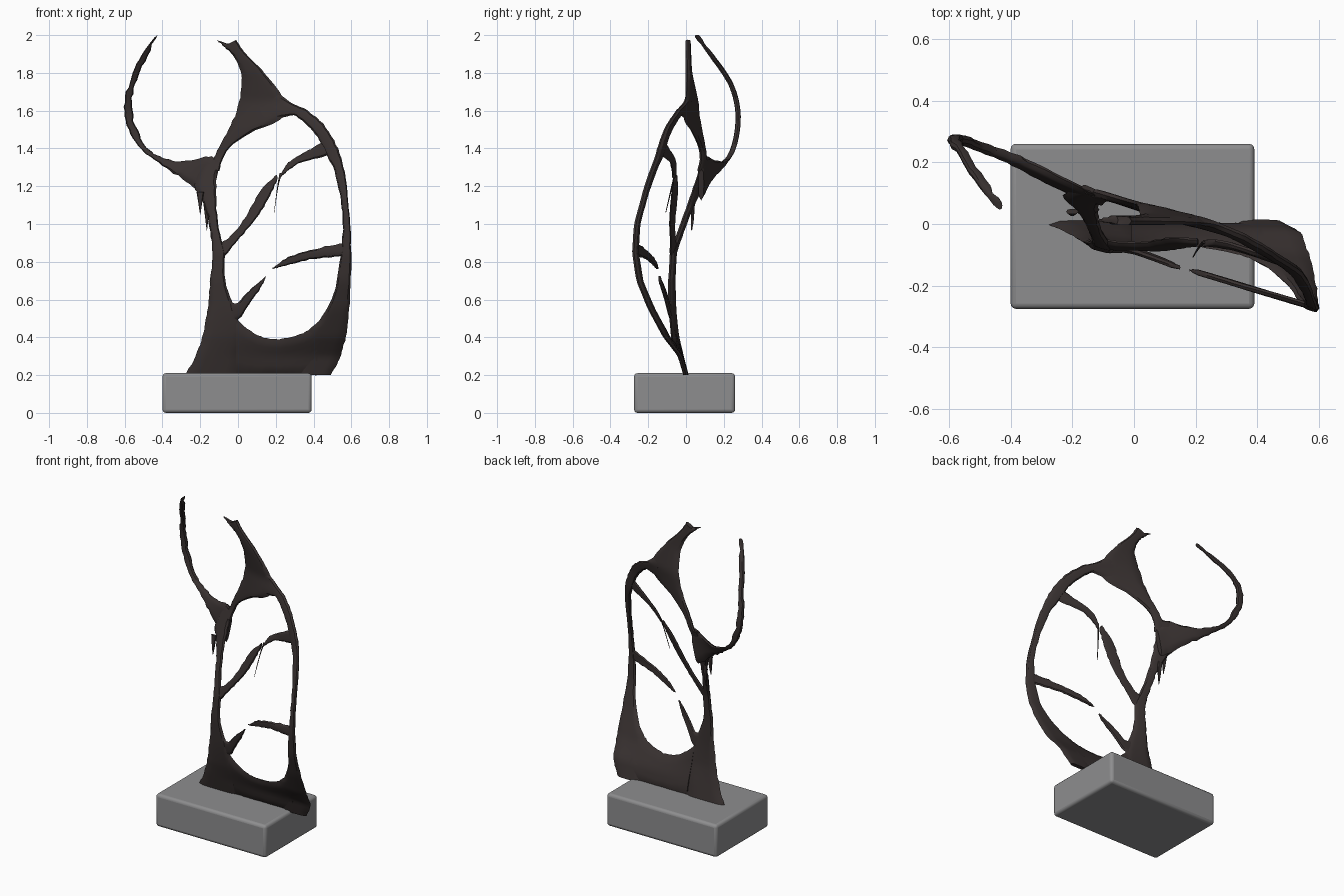
import bpy, bmesh, random
from mathutils import Vector

random.seed(4)


def material(name, rgb):
    m = bpy.data.materials.new(name)
    m.diffuse_color = (*rgb, 1)
    return m


bronze = material("dark_bronze", (0.040, 0.031, 0.030))
stone = material("grey_stone", (0.27, 0.27, 0.275))

# Twist of the sheet: z, then x and y of its left and right edges
TWIST = [
    (0.20, -.25, .00, .50, .00), (0.30, -.20, -.025, .53, -.03),
    (0.40, -.18, -.045, .55, -.11), (0.55, -.10, -.07, .57, -.19),
    (0.70, -.09, -.08, .58, -.25), (0.85, -.09, -.07, .58, -.27),
    (1.00, -.11, -.02, .58, -.26), (1.20, -.15, .06, .56, -.205),
    (1.35, -.12, .10, .50, -.14), (1.50, -.05, .08, .42, -.09),
    (1.65, .02, .06, .30, -.01), (1.80, .05, .02, .20, .00),
    (2.00, -.10, .01, .00, .01)]


def depth(x, z):
    z = min(max(z, TWIST[0][0]), TWIST[-1][0])
    for a, b in zip(TWIST, TWIST[1:]):
        if z <= b[0]:
            f = (z - a[0]) / (b[0] - a[0])
            xl, yl, xr, yr = (p + (q - p) * f for p, q in zip(a[1:], b[1:]))
            return yl + (yr - yl) * (x - xl) / (xr - xl)


def smooth_rows(rows, steps=5):
    """Catmull-Rom interpolation through the rows."""
    pts = [rows[0]] + rows + [rows[-1]]
    out = []
    for a, b, c, d in zip(pts, pts[1:], pts[2:], pts[3:]):
        for i in range(steps):
            t = i / steps
            out.append([.5 * (2 * q + (r - p) * t + (2 * p - 5 * q + 4 * r - s) * t * t
                              + (3 * q - p - 3 * r + s) * t ** 3)
                        for p, q, r, s in zip(a, b, c, d)])
    return out + [list(rows[-1])]


def ribbon(name, rows, thick=.014, across=8, wobble=.003):
    """Rounded strip between two edges; rows are x, z, x, z and optionally y."""
    bm = bmesh.new()
    rings = []
    for r in smooth_rows(rows):
        a, b = Vector(r[0:2]), Vector(r[2:4])
        side = (b - a).normalized() * wobble
        a += side * random.uniform(-1, 1)
        b += side * random.uniform(-1, 1)
        t = min(thick, (b - a).length * .5 + .001)
        front, back = [], []
        for i in range(across + 1):
            u = i / across
            p = a.lerp(b, u)
            y = r[4] if len(r) > 4 else depth(p.x, p.y)
            h = t * (1 - abs(2 * u - 1) ** 4) ** .5
            front.append(bm.verts.new((p.x, y - h, p.y)))
            if 0 < i < across:
                back.append(bm.verts.new((p.x, y + h, p.y)))
        rings.append(front + back[::-1])
    n = len(rings[0])
    for p, q in zip(rings, rings[1:]):
        for i in range(n):
            j = (i + 1) % n
            bm.faces.new((p[i], p[j], q[j], q[i]))
    bm.faces.new(rings[0])
    bm.faces.new(rings[-1])
    bmesh.ops.recalc_face_normals(bm, faces=bm.faces)
    me = bpy.data.meshes.new(name)
    bm.to_mesh(me)
    bm.free()
    me.materials.append(bronze)
    ob = bpy.data.objects.new(name, me)
    bpy.context.collection.objects.link(ob)
    bpy.context.view_layer.objects.active = ob
    ob.select_set(True)
    bpy.ops.object.shade_smooth_by_angle()
    ob.select_set(False)


# Stone plinth with softened edges
bpy.ops.mesh.primitive_cube_add(size=1, location=(-.005, -.0075, .105))
plinth = bpy.context.object
plinth.name = "plinth"
plinth.scale = (.79, .535, .21)
bpy.ops.object.transform_apply(location=False, rotation=False)
bevel = plinth.modifiers.new("soft_edges", "BEVEL")
bevel.width, bevel.segments = .018, 3
plinth.data.materials.append(stone)
bpy.ops.object.shade_smooth_by_angle()
plinth.select_set(False)

# Left leg, flaring at the foot and at the upper fork
ribbon("left_leg", [
    (-.28, .2, 0, .2), (-.225, .3, .01, .3), (-.19, .4, .02, .42), (-.17, .5, 0, .5),
    (-.155, .6, -.04, .61), (-.145, .72, -.07, .72), (-.135, .85, -.07, .85),
    (-.15, .98, -.1, .97), (-.165, 1.06, -.115, 1.08), (-.2, 1.15, -.115, 1.18),
    (-.23, 1.21, -.11, 1.27), (-.17, 1.35, -.09, 1.33)])

# Low web joining both feet beneath the lower opening
ribbon("foot_web", [
    (x, .2, x, z) for x, z in
    [(-.01, .5), (.05, .445), (.12, .405), (.2, .39), (.28, .4), (.36, .43), (.42, .48)]])

# Bowed right arm from the crown to the foot
ribbon("right_arm", [
    (.2, 1.71, .15, 1.53), (.28, 1.645, .28, 1.575), (.36, 1.605, .34, 1.545),
    (.45, 1.53, .41, 1.475), (.52, 1.42, .45, 1.40), (.56, 1.3, .51, 1.28),
    (.58, 1.15, .545, 1.12), (.595, .98, .555, .97), (.6, .83, .54, .8),
    (.595, .65, .505, .63), (.585, .5, .43, .49), (.565, .38, .36, .42),
    (.54, .29, .33, .3), (.49, .2, .33, .2)])

# Crown rising from the fork
ribbon("crown", [
    (-.15, 1.3, -.1, 1.28), (-.11, 1.39, -.06, 1.385), (-.05, 1.5, .06, 1.48),
    (0, 1.62, .24, 1.565), (.02, 1.75, .23, 1.68), (0, 1.85, .14, 1.8),
    (-.05, 1.92, .06, 1.88), (-.075, 1.95, .02, 1.93), (-.06, 1.95, -.01, 1.975)])
ribbon("crown_tip", [(-.03, 1.9, -.02, 1.95), (-.08, 1.945, -.06, 1.955), (-.112, 1.97, -.108, 1.972)])

# Hooked horn sweeping out to the left, then up
ribbon("horn", [
    (-.14, 1.12, -.1, 1.3, .08), (-.2, 1.16, -.14, 1.355, .10), (-.3, 1.24, -.23, 1.34, .145),
    (-.4, 1.31, -.34, 1.335, .20), (-.51, 1.39, -.46, 1.385, .245), (-.58, 1.5, -.535, 1.5, .272),
    (-.603, 1.62, -.563, 1.62, .272), (-.575, 1.75, -.545, 1.74, .235),
    (-.52, 1.87, -.495, 1.86, .155), (-.445, 1.985, -.43, 1.998, .06)], wobble=.006)

# Broken diagonal ribs across the openings
ribbon("upper_rib_outer", [
    (.48, 1.45, .51, 1.37), (.4, 1.405, .4, 1.345), (.33, 1.365, .32, 1.32),
    (.265, 1.325, .25, 1.27), (.23, 1.27, .22, 1.24)], thick=.01)
ribbon("upper_rib_wisp", [
    (.22, 1.27, .235, 1.27), (.208, 1.2, .214, 1.2), (.19, 1.06, .192, 1.06)],
    thick=.003, wobble=0)
ribbon("upper_rib_inner", [
    (.205, 1.26, .21, 1.245), (.13, 1.19, .18, 1.17), (.075, 1.1, .125, 1.07),
    (.015, 1.0, .06, .985), (-.05, .925, -.015, .895), (-.1, .9, -.08, .82)], thick=.01)
ribbon("lower_rib_outer", [
    (.56, .9, .56, .83), (.48, .885, .5, .825), (.38, .86, .38, .812),
    (.28, .83, .28, .788), (.22, .795, .215, .77), (.18, .766, .18, .762)], thick=.01)
ribbon("lower_rib_inner", [
    (.15, .725, .145, .715), (.085, .67, .12, .66), (.035, .62, .06, .58),
    (-.01, .58, .01, .5), (-.06, .6, -.05, .48)], thick=.01)

# Frozen drips under the fork
for i, (x, top, tip) in enumerate([(-.165, 1.12, .965), (-.2, 1.17, 1.05)]):
    ribbon(f"drip_{i + 1}", [
        (x - .02, top, x + .02, top, .04), (x - .01, (top + tip) / 2, x + .01, (top + tip) / 2, .035),
        (x - .001, tip, x + .001, tip, .03)], thick=.008, wobble=0)
